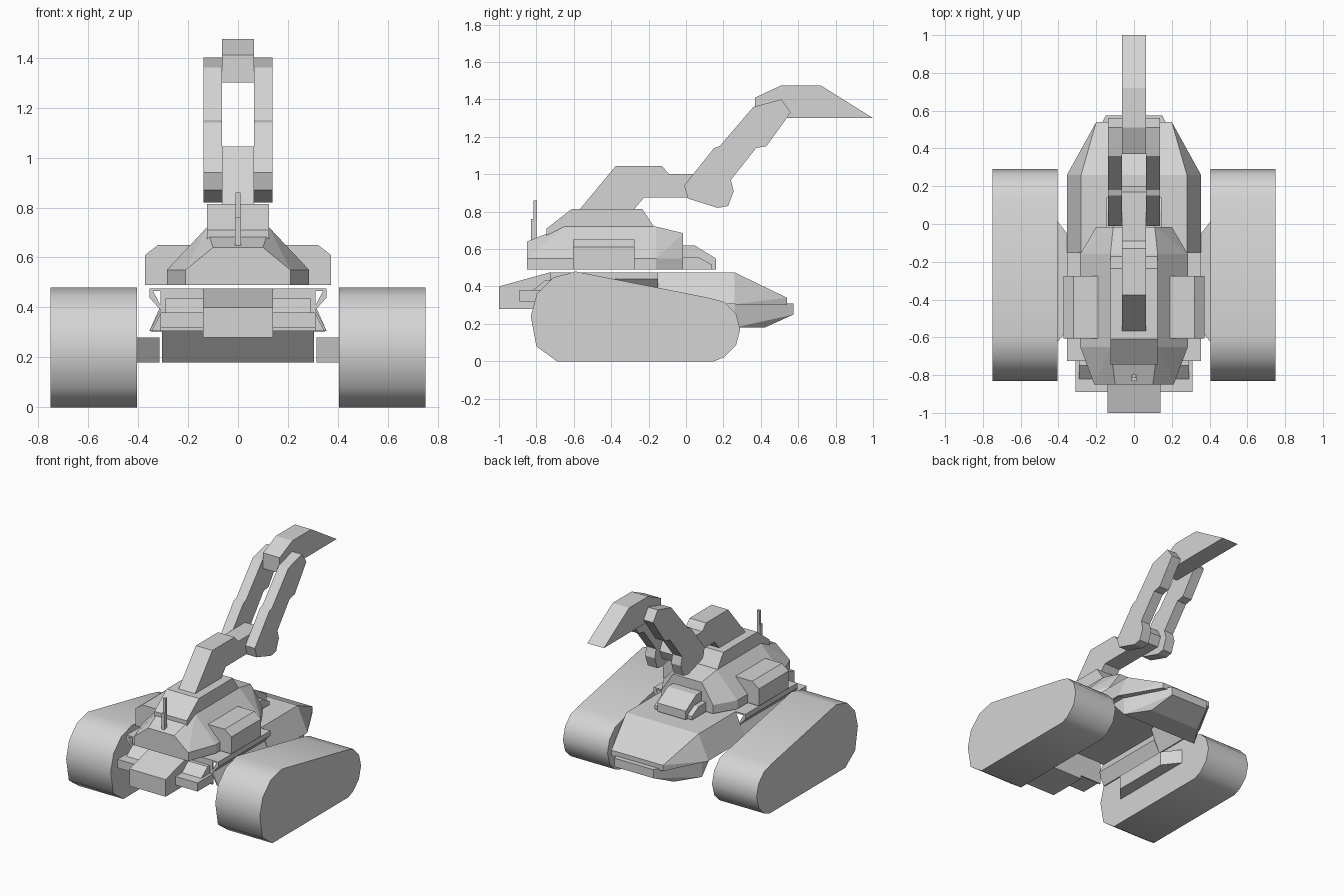
import bpy, bmesh, math

cube = bpy.data.objects.get("Cube")
if cube:
    bpy.data.objects.remove(cube, do_unlink=True)

grey = bpy.data.materials.new("light grey")
grey.use_nodes = True
colour = (.66, .66, .66, 1)
grey.diffuse_color = colour
grey.node_tree.nodes["Principled BSDF"].inputs["Base Color"].default_value = colour


def finish(name, bm):
    """Turn a bmesh into a grey object in the scene."""
    bmesh.ops.recalc_face_normals(bm, faces=bm.faces)
    mesh = bpy.data.meshes.new(name)
    bm.to_mesh(mesh)
    bm.free()
    mesh.materials.append(grey)
    obj = bpy.data.objects.new(name, mesh)
    bpy.context.collection.objects.link(obj)
    return obj


def span(value):
    return value if isinstance(value, tuple) else (value,)


def block(x, y, z):
    """Corners of a box, plate or edge; a single x is a half width."""
    xs = x if isinstance(x, tuple) else (-x, x)
    return [(a, b, c) for a in xs for b in span(y) for c in span(z)]


def solid(name, *groups):
    """Wrap groups of corners in one flat-faced convex solid."""
    bm = bmesh.new()
    for point in sorted({p for group in groups for p in group}):
        bm.verts.new(point)
    bmesh.ops.convex_hull(bm, input=bm.verts)
    loose = [v for v in bm.verts if not v.link_faces]
    bmesh.ops.delete(bm, geom=loose, context="VERTS")
    bmesh.ops.dissolve_limit(bm, angle_limit=math.radians(1),
                             verts=bm.verts, edges=bm.edges)
    return finish(name, bm)


def pair(name, *groups):
    """Make a solid on the left and its mirror image on the right."""
    flipped = [[(-x, y, z) for x, y, z in group] for group in groups]
    return [solid("left_" + name, *groups), solid("right_" + name, *flipped)]


def extrude(name, x, profile):
    """Extrude a side profile of (y, z) points between two x values."""
    bm = bmesh.new()
    face = bm.faces.new([bm.verts.new((x[0], y, z)) for y, z in profile])
    result = bmesh.ops.extrude_face_region(bm, geom=[face], use_keep_orig=True)
    moved = [v for v in result["geom"] if isinstance(v, bmesh.types.BMVert)]
    bmesh.ops.translate(bm, verts=moved, vec=(x[1] - x[0], 0, 0))
    return finish(name, bm)


def wheel(y, radius, x):
    """Rim points of a twelve-sided wheel resting on the ground."""
    angles = [math.tau * i / 12 for i in range(12)]
    return [(side, y + radius * math.cos(a), radius + radius * math.sin(a))
            for side in x for a in angles]


# Tracks wrap two wheels and a long flat foot
track_x = (.405, .75)
for track in pair("track",
                  wheel(-.59, .24, track_x), wheel(.12, .17, track_x),
                  block(track_x, (-.69, .15), 0),
                  block(track_x, (-.8, .25), .08)):
    bpy.ops.object.select_all(action="DESELECT")
    track.select_set(True)
    bpy.context.view_layer.objects.active = track
    bpy.ops.object.shade_smooth_by_angle(angle=math.radians(50))

# Brackets on the inner faces of the tracks
bracket_z = (.18, .28)
pair("track_bracket",
     block((.315, .41), (-.52, -.1), bracket_z),
     block((.41,), (-.63, .02), bracket_z))

# Hull: a hollow shell with waisted front sides and sloping rear sides
deck, waist, sill = .475, .39, .305
front_y, rear_y = (-.725, -.15), (-.15, .26)
deck_z = (deck - .01, deck)
outer, inner, rear_top = (.345, .355), (.3, .31), (.27, .28)
solid("front_deck", block(.355, front_y, deck_z))
solid("rear_deck", block(.28, rear_y, deck_z))
pair("upper_front_side",
     block(outer, front_y, (.44, deck)), block(inner, front_y, waist))
pair("lower_front_side",
     block(inner, front_y, waist), block(outer, front_y, sill))
pair("rear_side",
     block(outer, rear_y, sill), block(rear_top, rear_y, deck))
solid("front_wall", block(.31, (-.725, -.715), (sill, deck)))
solid("tail",
      block(.355, .26, sill),
      block(.28, .26, deck),
      block(.2, .54, (.3, .34)))

# Underbody below the tail, ramped at its front
belly_z = (.18, .31)
solid("underbody",
      block(sill, .14, .31),
      block(sill, .26, belly_z),
      block(.2, .42, belly_z),
      block(.15, .575, (.25, .31)))

# Nose, bumpers and headlamps
nose_width, back = .14, -.715
solid("nose",
      block(nose_width, (-1, back), (.28, .4)),
      block(nose_width, (-.73, back), deck))
bumper_x, lamp_x = (nose_width, .31), (nose_width, .29)
pair("bumper", block(bumper_x, (-.89, back), (.32, .38)))
pair("headlamp",
     block(lamp_x, (-.82, back), .38),
     block(lamp_x, (-.75, back), .435))

# Turret with tapered ends and a raised top
base, roof, top_width = .49, .72, .125
skirt = (base, .55)
middle_y = (-.65, -.16)
solid("turret",
      block(.285, middle_y, skirt),
      block(top_width, middle_y, roof),
      block(.21, -.85, skirt),
      block(.1, -.85, .64),
      block(.2, -.015, skirt),
      block(.11, -.015, .685))
solid("turret_top",
      block(top_width, (-.745, -.165), (.66, .71)),
      block(top_width, (-.61, -.235), .815))

# Boxes on the turret sides and back
stowage_y = (-.605, -.275)
pair("stowage_box",
     block((.18, .372), stowage_y, (base, .61)),
     block((.18, .32), stowage_y, .65))
solid("rear_box",
      block(.11, (-.03, .16), skirt),
      block(.11, (-.03, .045), .62))
step_x = (.11, .145)
pair("rear_box_step",
     block(step_x, (-.03, .14), (base, .515)),
     block(step_x, (-.03, .07), .555))

# Antenna
solid("antenna_base", block(.012, (-.83, -.8), (.64, .76)))
solid("antenna", block(.01, (-.815, -.797), (.75, .86)))

# Boom: raked post turning into a level beam
boom_width = .064
extrude("boom", (-boom_width, boom_width), [
    (-.57, .81), (-.375, 1.045), (-.13, 1.045), (-.09, 1), (.17, 1),
    (.2, .94), (.17, .875), (-.225, .875), (-.28, .81)])

# Twin arms either side of the boom
arm_profile = [
    (-.01, .94), (.15, 1.14), (.18, 1.15), (.36, 1.36), (.51, 1.4),
    (.56, 1.33), (.43, 1.15), (.375, 1.14), (.24, .97), (.255, .91),
    (.225, .83), (.17, .82), (.01, .87)]
for side, sign in (("left", 1), ("right", -1)):
    extrude(side + "_arm", (sign * boom_width, sign * .138), arm_profile)

# Scoop held between the arm tips
solid("scoop",
      block(boom_width, .37, (1.3, 1.41)),
      block(boom_width, (.51, .72), deck + 1),
      block(boom_width, 1, 1.3))
